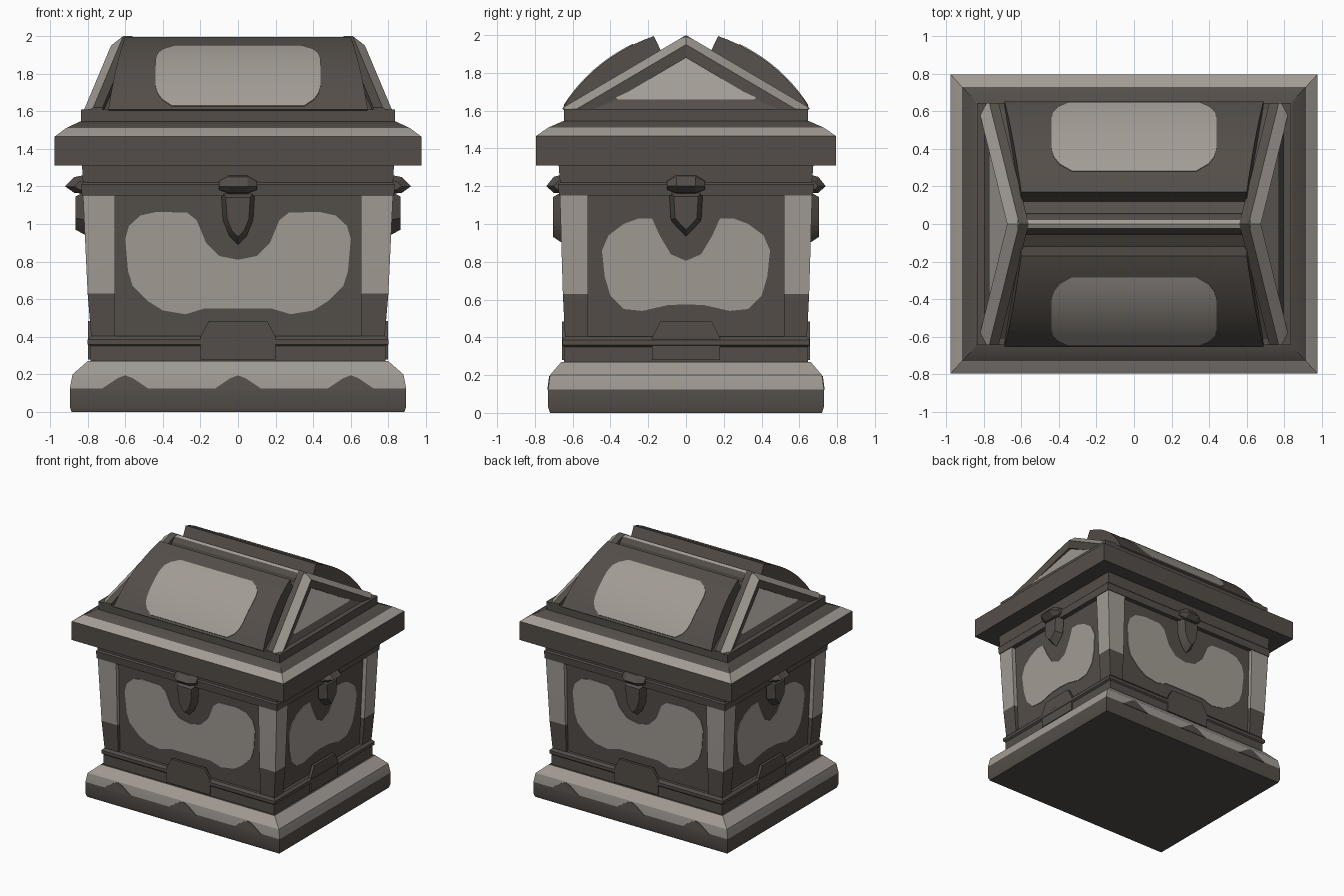
import bpy, bmesh, math

if "Cube" in bpy.data.objects:
    bpy.data.objects.remove(bpy.data.objects["Cube"])


def material(name, rgb):
    m = bpy.data.materials.new(name)
    m.diffuse_color = (*rgb, 1)
    m.use_nodes = True
    m.node_tree.nodes["Principled BSDF"].inputs["Base Color"].default_value = m.diffuse_color
    return m


MATS = [material("dark_stone", (0.088, 0.076, 0.065)),
        material("light_stone", (0.36, 0.33, 0.295))]
DARK, LIGHT = 0, 1


def loft(name, rings, mat=lambda i, j: DARK, cap=DARK):
    """Skin a list of equal-sized closed rings; mat(segment, side) gives the colour."""
    bm = bmesh.new()
    vs = [[bm.verts.new(p) for p in r] for r in rings]
    n = len(rings[0])
    for i in range(len(rings) - 1):
        for j in range(n):
            k = (j + 1) % n
            f = bm.faces.new((vs[i][j], vs[i][k], vs[i + 1][k], vs[i + 1][j]))
            f.material_index = mat(i, j)
    bm.faces.new(vs[0][::-1]).material_index = cap
    bm.faces.new(vs[-1]).material_index = cap
    bmesh.ops.recalc_face_normals(bm, faces=bm.faces)
    me = bpy.data.meshes.new(name)
    bm.to_mesh(me)
    bm.free()
    for m in MATS:
        me.materials.append(m)
    me.shade_smooth()
    me.set_sharp_from_angle(angle=math.radians(25))
    ob = bpy.data.objects.new(name, me)
    bpy.context.collection.objects.link(ob)
    return ob


def rect(x0, x1, y0, y1, z):
    return [(x0, y0, z), (x1, y0, z), (x1, y1, z), (x0, y1, z)]


def tiers(name, steps, light=()):
    """Stack of centred rectangles (half x, half y, z)."""
    return loft(name, [rect(-a, a, -b, b, z) for a, b, z in steps],
                lambda i, j: LIGHT if i in light else DARK)


# Wall directions: u along the wall, d outwards
SIDES = {"front": lambda u, d, z: (u, -d, z), "back": lambda u, d, z: (-u, d, z),
         "right": lambda u, d, z: (d, u, z), "left": lambda u, d, z: (-d, -u, z)}


def plate(name, side, pts, d, thick, mat, inset=1.0):
    """Flat outline (u, z) set on a wall whose distance is d(z)."""
    cz = sum(p[1] for p in pts) / len(pts)
    top = [(u * inset, cz + (z - cz) * inset) for u, z in pts]
    f = SIDES[side]
    return loft(f"{side}_{name}", [[f(u, d(z) - 0.01, z) for u, z in pts],
                                   [f(u, d(z) + thick, z) for u, z in top]],
                lambda i, j: mat, mat)


def mirrored(half):
    """Close a half outline that starts and ends on u = 0."""
    return half + [(-u, z) for u, z in half[-2:0:-1]]


# Base, plinth, frieze and lid rim
tiers("base", [(0.885, 0.72, 0), (0.895, 0.73, 0.03), (0.895, 0.73, 0.125),
               (0.88, 0.72, 0.2), (0.8, 0.66, 0.27)], light=(2, 3))
tiers("plinth", [(0.785, 0.645, 0.26), (0.785, 0.645, 0.35), (0.8, 0.655, 0.36),
                 (0.8, 0.655, 0.385), (0.78, 0.64, 0.405)])
tiers("body_core", [(0.755, 0.615, 0.39), (0.79, 0.635, 1.16)])
tiers("frieze", [(0.83, 0.672, 1.15), (0.835, 0.677, 1.21), (0.825, 0.667, 1.22), (0.83, 0.675, 1.32)])
tiers("lid_rim", [(0.975, 0.795, 1.31), (0.975, 0.795, 1.465),
                  (0.915, 0.73, 1.51), (0.84, 0.65, 1.545)], light=(1,))
tiers("roof_band", [(0.835, 0.645, 1.53), (0.835, 0.645, 1.61)])

# Corner pillars, flaring slightly upwards, light in the upper part
for sx in (1, -1):
    for sy in (1, -1):
        levels = [(0.78, 0.64, 0.39), (0.8, 0.652, 0.63), (0.825, 0.668, 1.16)]
        loft("corner_pillar",
             [rect(sx * 0.655, sx * a, sy * 0.52, sy * b, z) for a, b, z in levels],
             lambda i, j: LIGHT if i == 1 else DARK)

# Wall details
front_patch = mirrored([(0, 0.55), (0.18, 0.55), (0.28, 0.52), (0.4, 0.54), (0.48, 0.59),
                        (0.56, 0.67), (0.585, 0.75), (0.6, 0.92), (0.58, 0.99), (0.52, 1.045),
                        (0.43, 1.065), (0.27, 1.06), (0.22, 1.02), (0.17, 0.9), (0.1, 0.83), (0, 0.81)])
side_patch = mirrored([(0, 0.575), (0.1, 0.57), (0.23, 0.54), (0.33, 0.55), (0.4, 0.62), (0.43, 0.72),
                       (0.445, 0.86), (0.41, 0.94), (0.33, 1.0), (0.25, 1.03), (0.18, 1.03),
                       (0.14, 0.94), (0.08, 0.84), (0, 0.805)])
for side in SIDES:
    long_wall = side in ("front", "back")
    d0, d1 = (0.615, 0.635) if long_wall else (0.755, 0.79)
    wall = lambda z: d0 + (d1 - d0) * (z - 0.39) / 0.77
    plate("wall_patch", side, front_patch if long_wall else side_patch, wall, 0.005, LIGHT)
    # Raised step in the middle of the plinth
    w = 0.2 if long_wall else 0.18
    out = 0.645 if long_wall else 0.785
    plate("plinth_step", side, [(-w, 0.28), (w, 0.28), (w, 0.4), (w - 0.045, 0.485),
                                (0.045 - w, 0.485), (-w, 0.4)], lambda z: out, 0.012, DARK)
    # Clasp: pointed tongue and beaked cap
    e = 0.66 if long_wall else 0.82
    low = 0.89 if long_wall else 0.935
    plate("clasp_tongue", side, mirrored([(0, low), (0.045, low + 0.045), (0.08, 1.02),
                                          (0.09, 1.18), (0, 1.18)]), lambda z: e - 0.01, 0.055, DARK, 0.72)
    f = SIDES[side]
    prof = [(-0.03, 1.16), (0.05, 1.165), (0.1, 1.2), (0.05, 1.25), (-0.03, 1.265)]
    if long_wall:
        prof = [(d * 0.8, z) for d, z in prof]
    loft(side + "_clasp_cap",
         [[f(u, e + d * s, 1.2 + (z - 1.2) * s) for d, z in prof]
          for u, s in ((-0.1, 0.5), (-0.05, 1), (0.05, 1), (0.1, 0.5))])
    if long_wall:
        # Dark peaks rising into the light part of the base
        for x in (-0.6, 0, 0.6):
            plate("base_peak", side, [(x - 0.13, 0.12), (x + 0.13, 0.12), (x + 0.04, 0.18),
                                      (x, 0.195), (x - 0.04, 0.18)],
                  lambda z: 0.73 - (z - 0.125) * 0.133, 0.004, DARK)
    else:
        # Light triangle on the roof end
        plate("gable_patch", side, mirrored([(0, 1.66), (0.36, 1.66), (0.38, 1.675), (0.33, 1.71),
                                             (0.05, 1.875), (0, 1.885)]),
              lambda z: 0.8 - (z - 1.6) * 0.543, 0.005, LIGHT)

# Hipped roof core
loft("roof_core", [rect(-0.8, 0.8, -0.63, 0.63, 1.6), rect(-0.61, 0.61, -0.005, 0.005, 1.95)])

# Hip beams with a light chamfer
section = [(0, -0.12), (0, -0.05), (-0.065, 0), (-0.115, 0), (-0.115, -0.12)]
for sx in (1, -1):
    for sy in (1, -1):
        loft("hip_beam", [[(sx * (x + dx), sy * y, z + dz) for dx, dz in section]
                          for x, y, z in ((0.835, 0.645, 1.62), (0.675, 0, 2.0))],
             lambda i, j: LIGHT if j == 1 else DARK)

# Ridge beam, light along the top edge
ridge = [(-0.06, 1.9), (-0.05, 1.95), (-0.022, 1.985), (0, 1.995), (0.022, 1.985), (0.05, 1.95), (0.06, 1.9)]
loft("ridge_beam", [[(x, y, z) for y, z in ridge] for x in (-0.62, 0.62)],
     lambda i, j: LIGHT if j in (2, 3) else DARK)


# Bulging roof slabs and their light patches
def bulge(t):
    a, b, c = (1 - t) ** 2, 2 * t * (1 - t), t * t
    return (0.655 * a + 0.4875 * b + 0.17 * c, 1.61 * a + 1.8825 * b + 1.995 * c)


def slab_ring(w, t, s, lift, depth=None):
    y, z = bulge(t)
    y, z = y + lift * 0.6, z + lift * 0.8
    if depth is None:
        yi, zi = 0.6 - 0.48 * t, 1.57 + 0.32 * t
    else:
        yi, zi = y - depth * 0.6, z - depth * 0.8
    return [(-w, s * y, z), (w, s * y, z), (w, s * yi, zi), (-w, s * yi, zi)]


N = 12
for s, side in ((-1, "front"), (1, "back")):
    loft(side + "_roof_slab", [slab_ring(0.69 - 0.09 * i / N, i / N, s, 0) for i in range(N + 1)])
    rings = []
    for i in range(N + 1):
        q = 2 * i / N - 1
        w = 0.44 * (1 - abs(q) ** 5 * (0.2 if q < 0 else 0.25))
        rings.append(slab_ring(w, 0.03 + 0.79 * i / N, s, 0.005, 0.009))
    loft(side + "_roof_patch", rings, lambda i, j: LIGHT, LIGHT)
